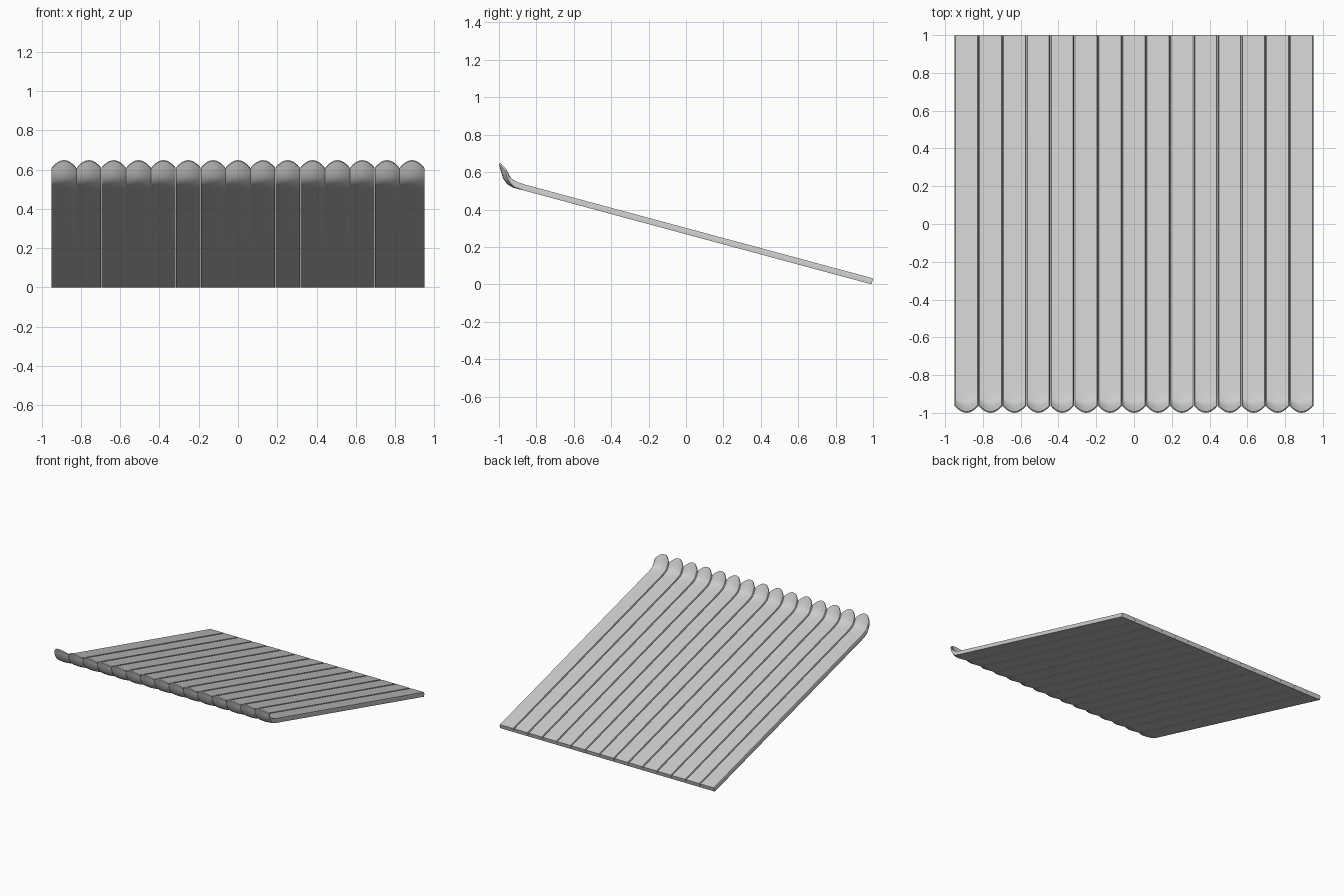
import bpy, bmesh

if "Cube" in bpy.data.objects:
    bpy.data.objects.remove(bpy.data.objects["Cube"])

COUNT = 15
WIDTH = 1.9
PITCH = WIDTH / COUNT
HALF = PITCH / 2 - 0.0006

# Side profile stations (y, z): underside centre, underside edge, top centre, top edge
STATIONS = [
    ((0.992, 0.0), (0.992, 0.0), (1.0, 0.032), (1.0, 0.032)),
    ((-0.868, 0.502), (-0.868, 0.502), (-0.86, 0.533), (-0.86, 0.533)),
    ((-0.925, 0.517), (-0.918, 0.520), (-0.905, 0.545), (-0.900, 0.547)),
    ((-0.955, 0.535), (-0.937, 0.538), (-0.940, 0.558), (-0.925, 0.560)),
    ((-0.978, 0.565), (-0.955, 0.568), (-0.960, 0.580), (-0.940, 0.580)),
    ((-0.990, 0.605), (-0.961, 0.588), (-0.976, 0.612), (-0.947, 0.595)),
    ((-1.0, 0.643), (-0.962, 0.605), (-0.993, 0.648), (-0.954, 0.609)),
]
COLUMNS = [-1, -0.92, -0.75, -0.5, -0.25, 0, 0.25, 0.5, 0.75, 0.92, 1]


def mix(a, b, t):
    return tuple(p + (q - p) * t for p, q in zip(a, b))


def slat_mesh():
    bm = bmesh.new()
    rings = []
    for bc, be, tc, te in STATIONS:
        under, top = [], []
        for u in COLUMNS:
            b, t = mix(bc, be, u * u), mix(tc, te, u * u)
            if abs(u) == 1:              # chamfered upper edge forms the groove
                t = mix(t, b, 0.4)
            under.append(bm.verts.new((u * HALF, *b)))
            top.append(bm.verts.new((u * HALF, *t)))
        rings.append(under + top[::-1])
    n = len(rings[0])
    for r0, r1 in zip(rings, rings[1:]):
        for i in range(n):
            j = (i + 1) % n
            bm.faces.new((r0[i], r0[j], r1[j], r1[i]))
    # End caps as strips, since the lip is curved
    for r in (rings[0], rings[-1]):
        for i in range(len(COLUMNS) - 1):
            bm.faces.new((r[i], r[i + 1], r[n - 2 - i], r[n - 1 - i]))
    bmesh.ops.recalc_face_normals(bm, faces=bm.faces)
    mesh = bpy.data.meshes.new("slat")
    bm.to_mesh(mesh)
    bm.free()
    return mesh


# Row of identical slats with upturned rounded lips
mesh = slat_mesh()
for k in range(COUNT):
    slat = bpy.data.objects.new(f"slat_{k + 1}", mesh)
    slat.location.x = (k - (COUNT - 1) / 2) * PITCH
    bpy.context.collection.objects.link(slat)

# Smooth the shared mesh, keeping its corners crisp
bpy.ops.object.select_all(action="DESELECT")
slat.select_set(True)
bpy.context.view_layer.objects.active = slat
bpy.ops.object.shade_smooth_by_angle(angle=0.6)
